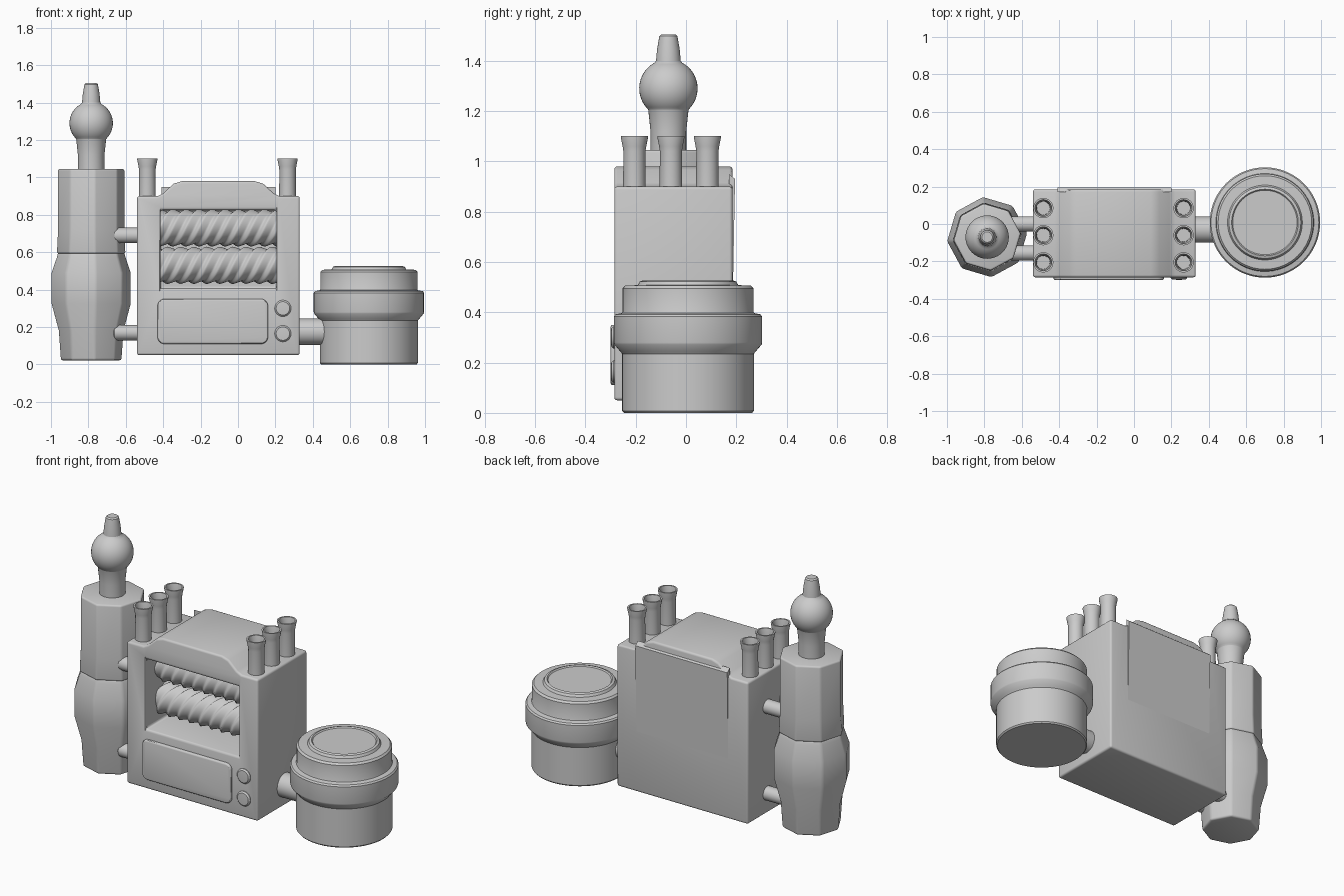
import bpy, bmesh, math
from math import sin, cos, pi, radians

if "Cube" in bpy.data.objects:
    bpy.data.objects.remove(bpy.data.objects["Cube"])


def finish(name, bm, loc=(0, 0, 0), rot=(0, 0, 0), bevel=0, segs=3, cutter=None, angle=30):
    bmesh.ops.recalc_face_normals(bm, faces=bm.faces)
    me = bpy.data.meshes.new(name)
    bm.to_mesh(me)
    bm.free()
    ob = bpy.data.objects.new(name, me)
    bpy.context.collection.objects.link(ob)
    ob.location, ob.rotation_euler = loc, rot
    bpy.ops.object.select_all(action='DESELECT')
    ob.select_set(True)
    bpy.context.view_layer.objects.active = ob
    if cutter:
        m = ob.modifiers.new("cut", 'BOOLEAN')
        m.operation, m.object, m.solver = 'DIFFERENCE', cutter, 'EXACT'
        bpy.ops.object.modifier_apply(modifier="cut")
        bpy.data.objects.remove(cutter)
    if bevel:
        m = ob.modifiers.new("bevel", 'BEVEL')
        m.width, m.segments, m.limit_method = bevel, segs, 'ANGLE'
        bpy.ops.object.modifier_apply(modifier="bevel")
    bpy.ops.object.shade_smooth_by_angle(angle=radians(angle))
    return ob


def lathe(name, profile, loc, sides=48, rot=(0, 0, 0), **kw):
    """Spin (radius, height) points about z; zero radius closes an end."""
    bm = bmesh.new()
    rings = []
    for r, z in profile:
        if r == 0:
            rings.append([bm.verts.new((0, 0, z))] * sides)
        else:
            rings.append([bm.verts.new((r * cos(2 * pi * i / sides), r * sin(2 * pi * i / sides), z))
                          for i in range(sides)])
    for a, b in zip(rings, rings[1:]):
        for i in range(sides):
            j = (i + 1) % sides
            bm.faces.new(dict.fromkeys((a[i], a[j], b[j], b[i])))
    return finish(name, bm, loc, rot, **kw)


def prism(name, pts, y0, y1, **kw):
    """Extrude an x-z outline along y."""
    bm = bmesh.new()
    f = bm.faces.new([bm.verts.new((x, y0, z)) for x, z in pts])
    new = bmesh.ops.extrude_face_region(bm, geom=[f])['geom']
    bmesh.ops.translate(bm, vec=(0, y1 - y0, 0),
                        verts=[v for v in new if isinstance(v, bmesh.types.BMVert)])
    return finish(name, bm, **kw)


def rect(x0, x1, z0, z1, r=0.0, n=5):
    if not r:
        return [(x0, z0), (x1, z0), (x1, z1), (x0, z1)]
    pts = []
    for k, (x, z) in enumerate(((x1 - r, z1 - r), (x0 + r, z1 - r), (x0 + r, z0 + r), (x1 - r, z0 + r))):
        pts += [(x + r * cos((k + i / n) * pi / 2), z + r * sin((k + i / n) * pi / 2)) for i in range(n + 1)]
    return pts


def screw(name, z, r, depth, starts, pitch, phase):
    """Multi-start threaded roller along x."""
    bm = bmesh.new()
    nx, na, x0, x1 = 130, 64, -0.44, 0.23
    rows = []
    for i in range(nx + 1):
        x = x0 + (x1 - x0) * i / nx
        row = []
        for k in range(na):
            t = 2 * pi * k / na
            w = ((t / (2 * pi) + x / pitch) * starts + phase) % 1
            rr = r - depth * (w / 0.7 if w < 0.7 else (1 - w) / 0.3)
            row.append(bm.verts.new((x, -0.10 - rr * cos(t), z + rr * sin(-t))))
        rows.append(row)
    for a, b in zip(rows, rows[1:]):
        for k in range(na):
            j = (k + 1) % na
            bm.faces.new((a[k], a[j], b[j], b[k]))
    bm.faces.new(rows[0])
    bm.faces.new(rows[-1])
    finish(name, bm, angle=50)


# Main housing with raised hood and recessed window
window = prism("window_cutter", rect(-0.415, 0.205, 0.405, 0.825), -0.5, 0.05)
window.hide_render = True
prism("housing", [(-0.54, 0.05), (0.33, 0.05), (0.33, 0.90), (0.22, 0.90), (0.19, 0.915), (0.135, 0.966),
                  (0.09, 0.98), (-0.30, 0.98), (-0.345, 0.966), (-0.40, 0.915), (-0.43, 0.90), (-0.54, 0.90)],
      -0.285, 0.185, cutter=window, bevel=0.014)

# Back plate fading into the housing
bm = bmesh.new()
tri = [(0.17, 0.95), (0.195, 0.93), (0.184, 0.36), (0.17, 0.36)]
ends = [[bm.verts.new((x, y, z)) for y, z in tri] for x in (-0.41, 0.20)]
for e in ends:
    bm.faces.new(e)
for i in range(4):
    j = (i + 1) % 4
    bm.faces.new((ends[0][i], ends[0][j], ends[1][j], ends[1][i]))
finish("back_plate", bm)

# Threaded rollers in the window
screw("upper_roller", 0.73, 0.10, 0.018, 4, 0.28, 0.0)
screw("lower_roller", 0.53, 0.10, 0.018, 4, 0.28, 0.4)

# Front panel and buttons
prism("front_panel", rect(-0.43, 0.16, 0.11, 0.35, 0.035), -0.30, -0.27, bevel=0.01)
for z in (0.30, 0.165):
    lathe("button", [(0, 0), (0.044, 0), (0.044, 0.017), (0.036, 0.025), (0, 0.027)],
          (0.24, -0.272, z), 32, (pi / 2, 0, 0))

# Flared exhaust tubes on both shoulders
for x in (-0.485, 0.265):
    for y in (-0.205, -0.06, 0.085):
        lathe("exhaust_tube", [(0, 0.88), (0.045, 0.88), (0.044, 1.04), (0.047, 1.06), (0.054, 1.095),
                               (0.054, 1.10), (0.045, 1.10), (0.037, 1.06), (0.035, 0.96), (0, 0.96)],
              (x, y, 0), 32)

# Round drum on the right with its pipe
lathe("drum", [(0, 0), (0.255, 0), (0.262, 0.008), (0.262, 0.235), (0.27, 0.245), (0.293, 0.272),
               (0.295, 0.28), (0.295, 0.383), (0.288, 0.392), (0.262, 0.397), (0.26, 0.402),
               (0.26, 0.495), (0.25, 0.506), (0.20, 0.508), (0.192, 0.522), (0.178, 0.527),
               (0.172, 0.52), (0.165, 0.52), (0, 0.52)], (0.70, 0.008, 0), 72)
lathe("drum_pipe", [(0, 0), (0.07, 0), (0.07, 0.18), (0, 0.18)], (0.31, -0.03, 0.175), 32, (0, pi / 2, 0))

# Eight-sided tank on the left, in two sections
tank, turn = (-0.785, -0.07, 0), (0, 0, radians(6))
lathe("tank_lower", [(0, 0.022), (0.165, 0.022), (0.176, 0.18), (0.215, 0.325), (0.215, 0.49),
                     (0.186, 0.575), (0.180, 0.60), (0, 0.60)], tank, 8, turn, bevel=0.012)
lathe("tank_upper", [(0, 0.593), (0.186, 0.593), (0.180, 0.72), (0.180, 1.045), (0, 1.045)],
      tank, 8, turn, bevel=0.01)

# Tank neck, ball and tip
ball = [(0.116 * cos(a), 1.29 + 0.116 * sin(a)) for a in (radians(-46 + 108 * i / 18) for i in range(19))]
lathe("tank_finial", [(0, 1.03), (0.071, 1.03), (0.071, 1.12), (0.08, 1.205)] + ball +
      [(0.049, 1.40), (0.045, 1.445), (0.036, 1.498), (0.028, 1.505), (0, 1.505)], tank, 40)

# Pipes joining tank and housing
for z in (0.17, 0.69):
    for y in (0.0, -0.155):
        lathe("tank_pipe", [(0, 0), (0.036, 0), (0.041, 0.006), (0.041, 0.18), (0, 0.18)],
              (-0.665, y, z), 24, (0, pi / 2, 0))
